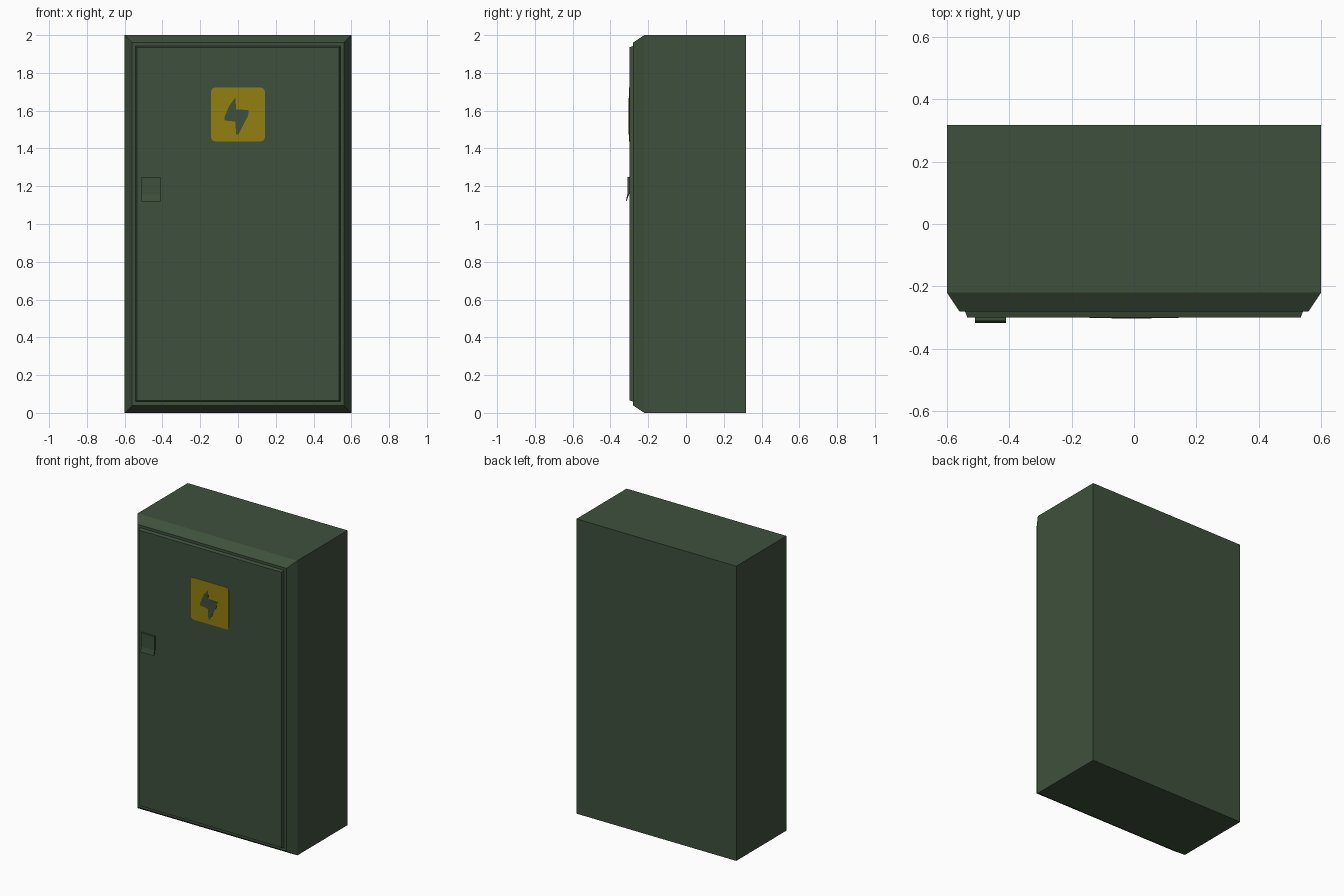
import bpy, bmesh, math

if "Cube" in bpy.data.objects:
    bpy.data.objects.remove(bpy.data.objects["Cube"])


def material(name, rgb):
    m = bpy.data.materials.new(name)
    m.diffuse_color = (*rgb, 1)
    m.use_nodes = True
    m.node_tree.nodes["Principled BSDF"].inputs["Base Color"].default_value = m.diffuse_color
    return m


green = material("dark green paint", (0.048, 0.081, 0.045))
yellow = material("warning yellow", (0.29, 0.215, 0.005))


def loft(name, rings, mat):
    """Closed solid through a list of equal-length point rings."""
    bm = bmesh.new()
    vs = [[bm.verts.new(p) for p in ring] for ring in rings]
    n = len(vs[0])
    for a, b in zip(vs, vs[1:]):
        for i in range(n):
            j = (i + 1) % n
            bm.faces.new((a[i], a[j], b[j], b[i]))
    bm.faces.new(vs[0])
    bm.faces.new(vs[-1][::-1])
    bmesh.ops.recalc_face_normals(bm, faces=bm.faces)
    mesh = bpy.data.meshes.new(name)
    bm.to_mesh(mesh)
    bm.free()
    mesh.materials.append(mat)
    ob = bpy.data.objects.new(name, mesh)
    bpy.context.collection.objects.link(ob)
    return ob


def rect(hx, z0, z1, y):
    return [(-hx, y, z0), (hx, y, z0), (hx, y, z1), (-hx, y, z1)]


# Cabinet body with a chamfered front frame
loft("cabinet_body", [rect(0.6, 0, 2, 0.318), rect(0.6, 0, 2, -0.22),
                      rect(0.56, 0.04, 1.96, -0.28)], green)

# Raised door with slightly tapered edges
loft("door", [rect(0.542, 0.06, 1.942, -0.275), rect(0.542, 0.06, 1.942, -0.28),
              rect(0.535, 0.066, 1.935, -0.3)], green)

# Latch handle: side profile flaring outward at its lower lip
profile = [(-0.298, 1.25), (-0.311, 1.249), (-0.311, 1.155),
           (-0.318, 1.12), (-0.313, 1.125), (-0.298, 1.165)]
loft("latch_handle", [[(x, y, z) for y, z in profile] for x in (-0.51, -0.41)], green)


def plate(name, outline, y_front, mat):
    loft(name, [[(x, y, z) for x, z in outline] for y in (-0.299, y_front)], mat)


# Warning sign: rounded square plate
outline = []
r, h, cz = 0.02, 0.142, 1.58
for k, (sx, sz) in enumerate([(1, 1), (-1, 1), (-1, -1), (1, -1)]):
    for i in range(4):
        a = math.radians(90 * k + 30 * i)
        outline.append((sx * (h - r) + r * math.cos(a), cz + sz * (h - r) + r * math.sin(a)))
plate("warning_sign", outline, -0.302, yellow)

# Lightning bolt on the sign
bolt = [(-0.014, 1.668), (-0.010, 1.606), (0.056, 1.604), (0.054, 1.575), (0.002, 1.473),
        (-0.010, 1.473), (-0.014, 1.541), (-0.072, 1.549), (-0.072, 1.566), (-0.045, 1.628)]
plate("lightning_bolt", bolt, -0.3035, green)
